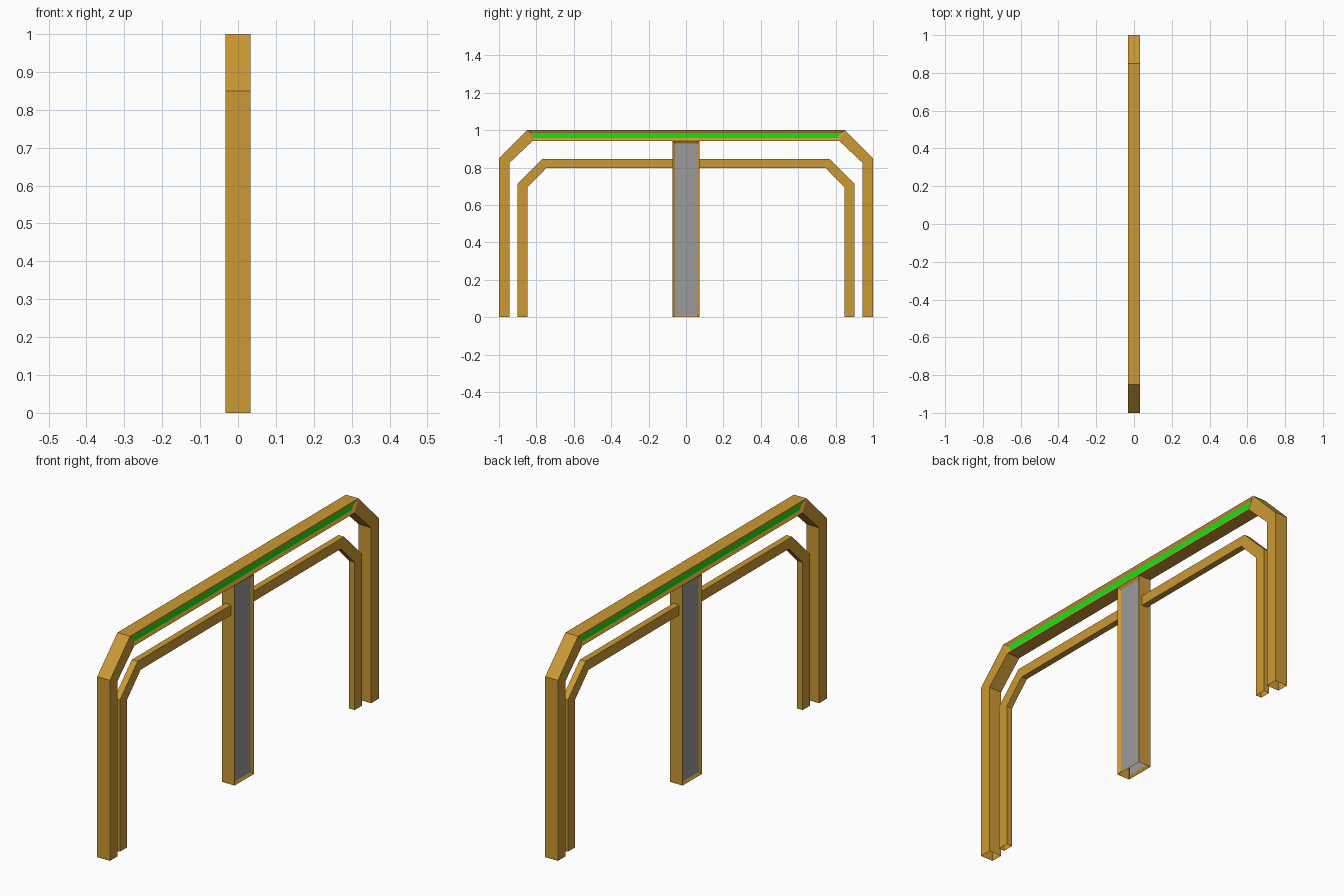
import bpy, bmesh

if "Cube" in bpy.data.objects:
    bpy.data.objects.remove(bpy.data.objects["Cube"])


def material(name, rgb):
    m = bpy.data.materials.new(name)
    m.diffuse_color = (*rgb, 1)
    m.use_nodes = True
    m.node_tree.nodes["Principled BSDF"].inputs["Base Color"].default_value = m.diffuse_color
    return m


BRASS = material("golden brown", (0.604, 0.319, 0.033))
GREEN = material("bright green", (0.006, 0.78, 0.008))
GREY = material("mid grey", (0.33, 0.33, 0.33))


def make(name, bm, mats):
    me = bpy.data.meshes.new(name)
    bm.to_mesh(me)
    bm.free()
    for m in mats:
        me.materials.append(m)
    ob = bpy.data.objects.new(name, me)
    bpy.context.collection.objects.link(ob)
    return ob


def tube(outer, inner, half):
    """Open-ended hollow tube between two matching (y, z) outlines."""
    bm = bmesh.new()
    rings = [[bm.verts.new((x, y, z)) for x, (y, z) in
              ((half, o), (half, i), (-half, i), (-half, o))]
             for o, i in zip(outer, inner)]
    for a, b in zip(rings, rings[1:]):
        for k in range(4):
            n = (k + 1) % 4
            bm.faces.new((a[k], a[n], b[n], b[k]))
    bmesh.ops.recalc_face_normals(bm, faces=bm.faces[:])
    return bm


def recess(bm, faces, rim, depth):
    """Sunken panel on each face, given the second material."""
    bmesh.ops.inset_individual(bm, faces=faces, thickness=rim, depth=-depth,
                               use_even_offset=True)
    for f in faces:
        f.material_index = 1


def arch(half_outline):
    return [(-y, z) for y, z in half_outline] + half_outline[::-1]


# Outer frame with a recessed green light strip on both sides of the top beam
bm = tube(arch([(1, 0), (1, 0.85), (0.85, 1)]),
          arch([(0.943, 0), (0.943, 0.826), (0.819, 0.943)]), 0.033)
strips = [f for f in bm.faces
          if abs(f.normal.x) > 0.9 and abs(f.calc_center_median().y) < 0.01]
recess(bm, strips, 0.015, 0.008)
make("outer_frame", bm, [BRASS, GREEN])

# Centre pillar, open below, with a recessed grey panel on both sides
bm = tube([(-0.072, 0), (-0.072, 0.943)], [(0.072, 0), (0.072, 0.943)], 0.033)
recess(bm, [f for f in bm.faces if abs(f.normal.x) > 0.9], 0.013, 0.008)
make("centre_pillar", bm, [BRASS, GREY])

# Thin inner rail, mirrored to the other side of the pillar
bm = tube([(0.9, 0), (0.9, 0.715), (0.768, 0.846), (0.072, 0.846)],
          [(0.847, 0), (0.847, 0.695), (0.746, 0.798), (0.072, 0.798)], 0.015)
rail = make("inner_rail", bm, [BRASS])
mirror = rail.modifiers.new("mirror", 'MIRROR')
mirror.use_axis = (False, True, False)
